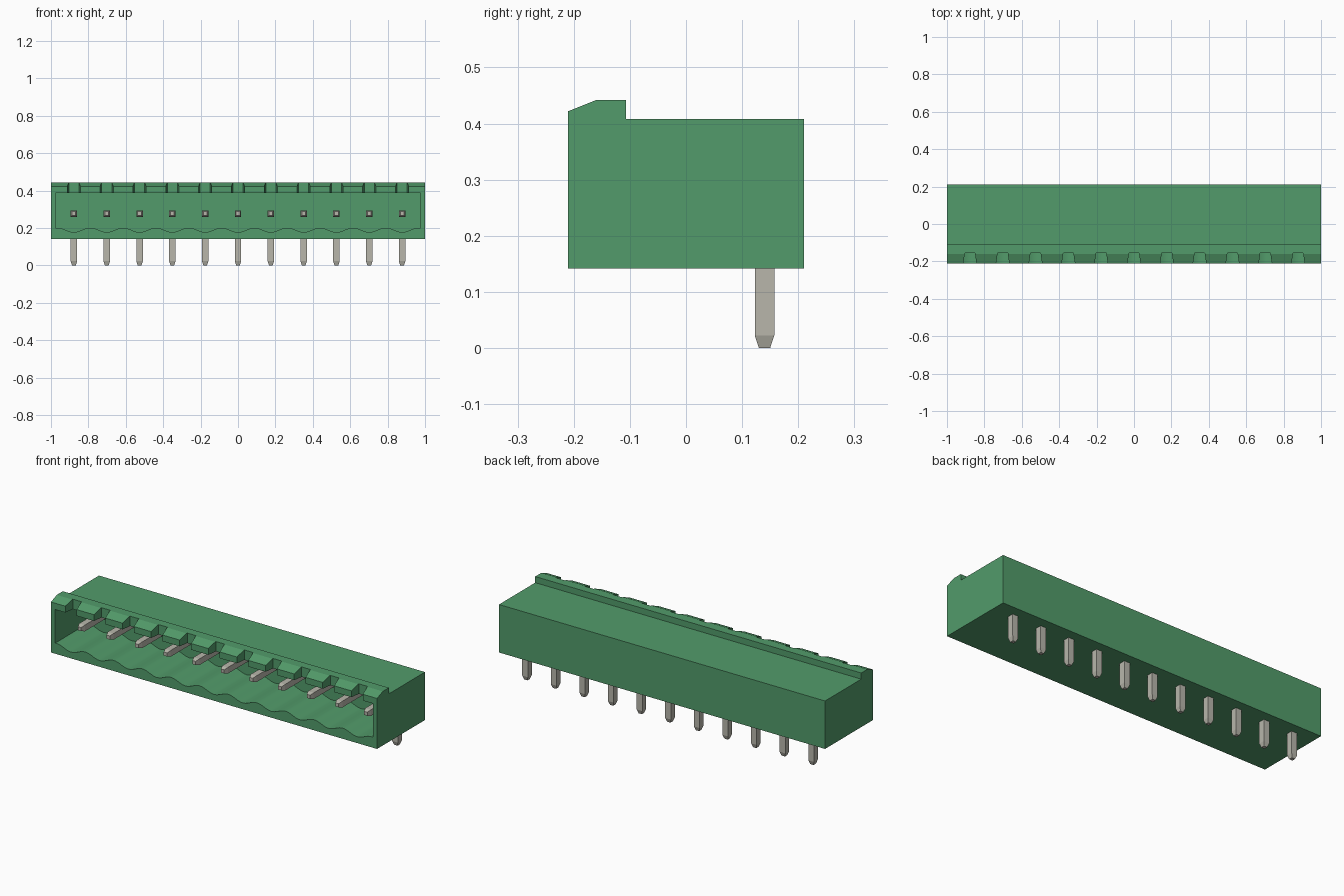
import bpy
import bmesh
import math
from mathutils import Vector

if "Cube" in bpy.data.objects:
    bpy.data.objects.remove(bpy.data.objects["Cube"], do_unlink=True)

PINS = 11
PITCH = 0.1755
FRONT, BACK = -0.21, 0.21
BASE = 0.142
xs = [(i - (PINS - 1) / 2) * PITCH for i in range(PINS)]


def make_material(name, rgb):
    mat = bpy.data.materials.new(name)
    mat.use_nodes = True
    mat.diffuse_color = (*rgb, 1)
    mat.node_tree.nodes["Principled BSDF"].inputs["Base Color"].default_value = (*rgb, 1)
    return mat


green = make_material("green plastic", (0.085, 0.33, 0.145))
metal = make_material("tinned metal", (0.48, 0.47, 0.41))


def add_prism(bm, points, offset):
    """Closed prism from a planar outline swept along an offset."""
    face = bm.faces.new([bm.verts.new(p) for p in points])
    swept = bmesh.ops.extrude_face_region(bm, geom=[face], use_keep_orig=True)
    moved = [g for g in swept["geom"] if isinstance(g, bmesh.types.BMVert)]
    bmesh.ops.translate(bm, verts=moved, vec=Vector(offset))


def finish(bm, name, mat):
    bmesh.ops.recalc_face_normals(bm, faces=bm.faces)
    mesh = bpy.data.meshes.new(name)
    bm.to_mesh(mesh)
    bm.free()
    mesh.materials.append(mat)
    obj = bpy.data.objects.new(name, mesh)
    bpy.context.collection.objects.link(obj)
    return obj


def cut(target, cutter):
    mod = target.modifiers.new("cut", "BOOLEAN")
    mod.operation = "DIFFERENCE"
    mod.solver = "EXACT"
    mod.object = cutter
    bpy.ops.object.select_all(action="DESELECT")
    bpy.context.view_layer.objects.active = target
    target.select_set(True)
    bpy.ops.object.modifier_apply(modifier=mod.name)
    bpy.data.objects.remove(cutter, do_unlink=True)


# Housing: side profile with the latch ridge along the front top edge
profile = [(FRONT, BASE), (BACK, BASE), (BACK, 0.408), (-0.107, 0.408),
           (-0.107, 0.442), (-0.16, 0.442), (FRONT, 0.422)]
bm = bmesh.new()
add_prism(bm, [(-1, y, z) for y, z in profile], (2, 0, 0))
housing = finish(bm, "housing", green)

# Front cavity with a scalloped floor, one dip below each contact
HALF, STEPS = 0.975, 132
outline = [(HALF, FRONT - 0.05, 0.387), (-HALF, FRONT - 0.05, 0.387)]
for i in range(STEPS + 1):
    x = -HALF + 2 * HALF * i / STEPS
    z = 0.189 - 0.012 * math.cos(math.tau * x / PITCH)
    outline.append((x, FRONT - 0.05, z))
bm = bmesh.new()
add_prism(bm, outline, (0, 0.335, 0))
cut(housing, finish(bm, "cavity_cutter", green))

# Tapered notches through the front lip
bm = bmesh.new()
for x in xs:
    plan = [(-0.038, FRONT - 0.02), (0.038, FRONT - 0.02), (0.027, -0.155), (-0.027, -0.155)]
    add_prism(bm, [(x + dx, y, 0.35) for dx, y in plan], (0, 0, 0.15))
cut(housing, finish(bm, "notch_cutter", green))

bpy.ops.object.select_all(action="DESELECT")
housing.select_set(True)
bpy.context.view_layer.objects.active = housing
bpy.ops.object.shade_smooth_by_angle(angle=math.radians(15))


def add_pin(bm, start, tip, side, up):
    """Square bar ending in a short tapered tip."""
    start, tip, side, up = map(Vector, (start, tip, side, up))
    direction = (tip - start).normalized()
    stations = [(start, 0.0173), (tip - direction * 0.022, 0.0173), (tip, 0.01)]
    rings = [[bm.verts.new(c + side * a * r + up * b * r)
              for a, b in ((-1, -1), (1, -1), (1, 1), (-1, 1))]
             for c, r in stations]
    for lower, upper in zip(rings, rings[1:]):
        for k in range(4):
            n = (k + 1) % 4
            bm.faces.new((lower[k], lower[n], upper[n], upper[k]))
    bm.faces.new(rings[0])
    bm.faces.new(rings[-1])


# Contacts: a horizontal pin in the cavity and a solder leg below
for i, x in enumerate(xs):
    bm = bmesh.new()
    add_pin(bm, (x, 0.1, 0.277), (x, -0.135, 0.277), (1, 0, 0), (0, 0, 1))
    finish(bm, f"contact_pin_{i + 1}", metal)
    bm = bmesh.new()
    add_pin(bm, (x, 0.14, BASE + 0.02), (x, 0.14, 0), (1, 0, 0), (0, 1, 0))
    finish(bm, f"solder_leg_{i + 1}", metal)
